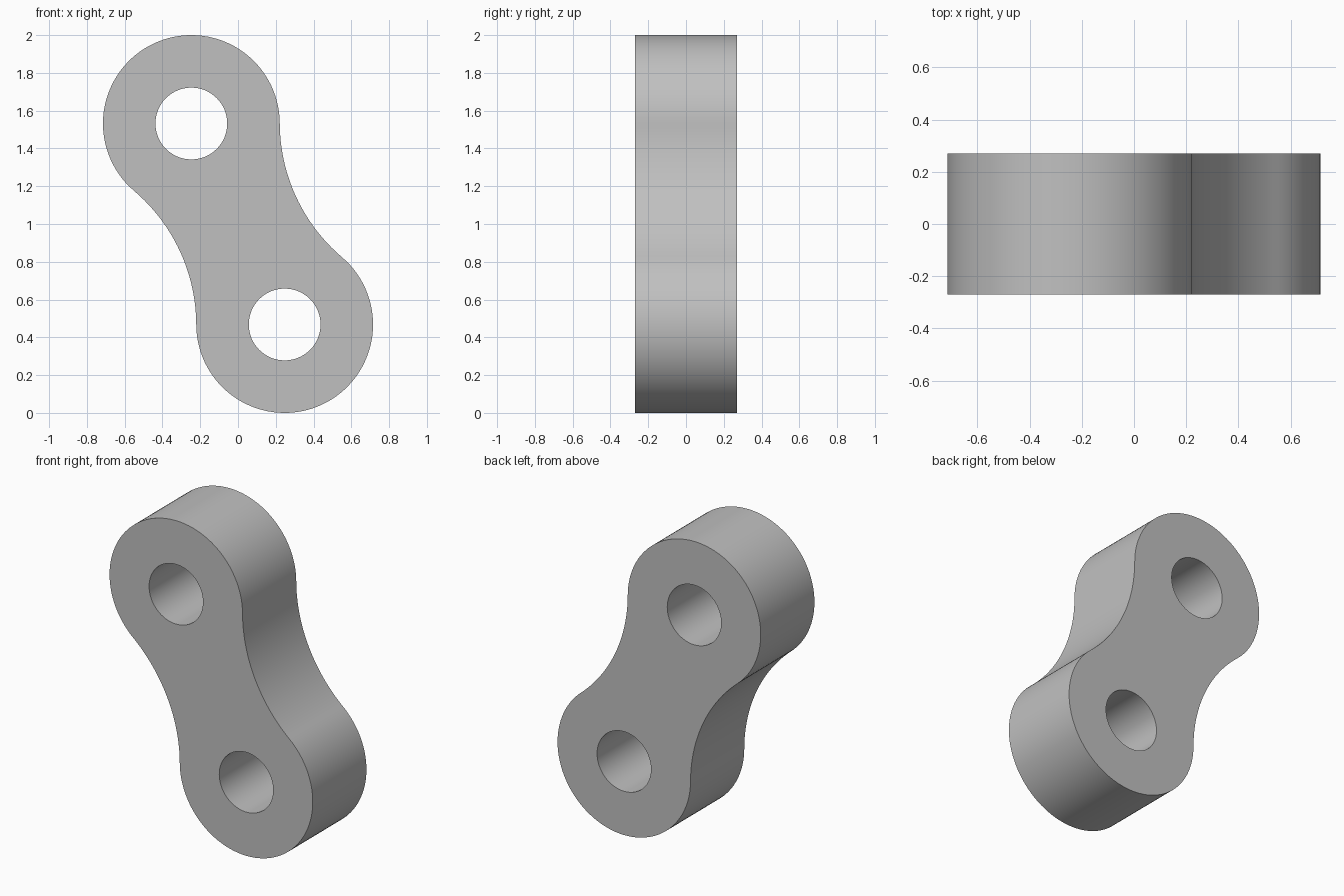
import bpy
import bmesh
from math import asin, cos, pi, sin
from mathutils import Matrix, Vector

cube = bpy.data.objects.get("Cube")
if cube:
    bpy.data.objects.remove(cube, do_unlink=True)

END_R, WAIST_R, HOLE_R, HALF_DEPTH = 0.468, 0.936, 0.19, 0.27
MIDDLE = Vector((0, 0, 1))
PIN = Vector((0.247, 0, -0.532))      # lower hole, measured from the middle

grey = bpy.data.materials.new("plain grey")
grey.use_nodes = True
grey.diffuse_color = (0.53, 0.53, 0.53, 1)
grey.node_tree.nodes["Principled BSDF"].inputs["Base Color"].default_value = grey.diffuse_color


def arc(centre, radius, start, end, steps):
    """Points along an arc, without the last one."""
    angles = [start + (end - start) * i / steps for i in range(steps)]
    return [centre + radius * Vector((cos(a), sin(a))) for a in angles]


def prism(name, points, half_depth):
    """Extrude an outline of (x, z) points along y."""
    bm = bmesh.new()
    face = bm.faces.new([bm.verts.new((p.x, -half_depth, p.y)) for p in points])
    extruded = bmesh.ops.extrude_face_region(bm, geom=[face], use_keep_orig=True)["geom"]
    verts = [g for g in extruded if isinstance(g, bmesh.types.BMVert)]
    bmesh.ops.translate(bm, verts=verts, vec=(0, 2 * half_depth, 0))
    bmesh.ops.recalc_face_normals(bm, faces=bm.faces[:])
    mesh = bpy.data.meshes.new(name)
    bm.to_mesh(mesh)
    bm.free()
    mesh.materials.append(grey)
    obj = bpy.data.objects.new(name, mesh)
    bpy.context.collection.objects.link(obj)
    return obj


# Link outline: a round end and a tangent hollow side, repeated by a half turn
reach = PIN.length
lean = asin(reach / (END_R + WAIST_R))
hollow = Vector((0, (END_R + WAIST_R) * cos(lean)))
half = arc(Vector((reach, 0)), END_R, -pi / 2 - lean, pi / 2 + lean, 64)
half += arc(hollow, WAIST_R, lean - pi / 2, -lean - pi / 2, 32)
tilt = Vector((1, 0)).angle_signed(Vector((PIN.x, PIN.z)))
turn = Matrix.Rotation(-tilt, 2)
outline = [turn @ p + Vector((0, MIDDLE.z)) for p in half + [-p for p in half]]
link = prism("link_plate", outline, HALF_DEPTH)

# Pin holes
for side, name in ((1, "lower_hole_cutter"), (-1, "upper_hole_cutter")):
    centre = MIDDLE + side * PIN
    circle = arc(Vector((centre.x, centre.z)), HOLE_R, 0, 2 * pi, 64)
    cutter = prism(name, circle, 2 * HALF_DEPTH)
    cutter.hide_render = True
    cut = link.modifiers.new(name, "BOOLEAN")
    cut.operation, cut.solver, cut.object = "DIFFERENCE", "EXACT", cutter
    bpy.ops.object.select_all(action="DESELECT")
    link.select_set(True)
    bpy.context.view_layer.objects.active = link
    bpy.ops.object.modifier_apply(modifier=cut.name)
    bpy.data.objects.remove(cutter, do_unlink=True)

# Smooth rounded walls, crisp rims
bpy.ops.object.shade_smooth_by_angle(angle=pi / 6)
